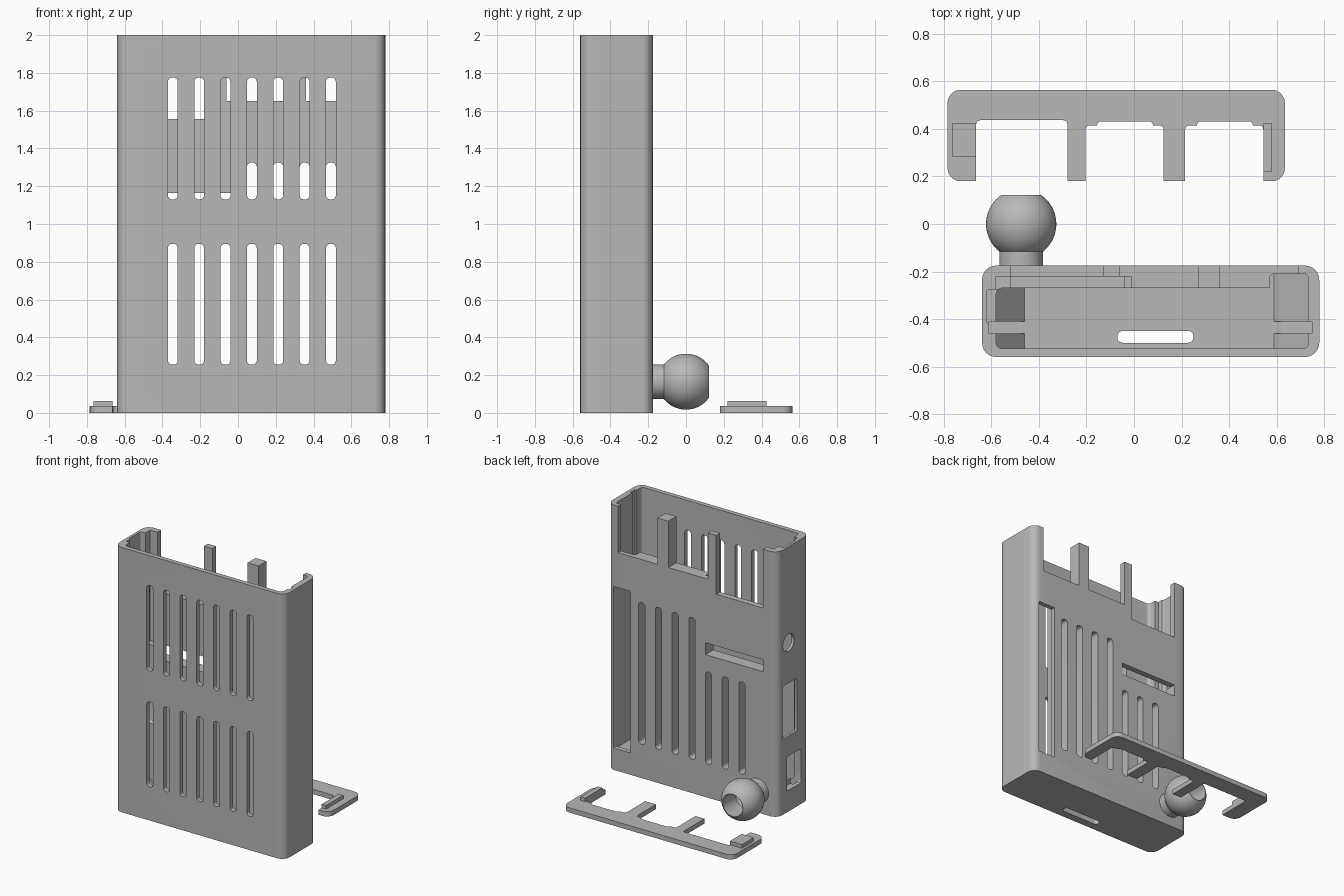
import bpy, bmesh, math
from mathutils import Matrix

if "Cube" in bpy.data.objects:
    bpy.data.objects.remove(bpy.data.objects["Cube"], do_unlink=True)

grey = bpy.data.materials.new("matte grey")
grey.use_nodes = True
grey.diffuse_color = (0.48, 0.48, 0.48, 1)
grey.node_tree.nodes["Principled BSDF"].inputs["Base Color"].default_value = grey.diffuse_color


def finish(bm, name):
    bmesh.ops.recalc_face_normals(bm, faces=bm.faces)
    mesh = bpy.data.meshes.new(name)
    bm.to_mesh(mesh)
    bm.free()
    mesh.materials.append(grey)
    ob = bpy.data.objects.new(name, mesh)
    bpy.context.collection.objects.link(ob)
    return ob


def box(name, xs, ys, zs, r=0, axis=2, seg=6):
    """Box from ranges, with the edges along one axis rounded."""
    bm = bmesh.new()
    bmesh.ops.create_cube(bm, size=1)
    for v in bm.verts:
        v.co = [a + (b - a) * (c + 0.5) for (a, b), c in zip((xs, ys, zs), v.co)]
    if r:
        along = [e for e in bm.edges
                 if abs((e.verts[0].co - e.verts[1].co).normalized()[axis]) > 0.9]
        bmesh.ops.bevel(bm, geom=along, offset=r, segments=seg, profile=0.5, affect='EDGES')
    return finish(bm, name)


def boolean(target, tool, operation='DIFFERENCE'):
    mod = target.modifiers.new("bool", 'BOOLEAN')
    mod.operation, mod.solver, mod.object = operation, 'EXACT', tool
    bpy.context.view_layer.objects.active = target
    bpy.ops.object.modifier_apply(modifier=mod.name)
    bpy.data.objects.remove(tool, do_unlink=True)


def cut(target, *args, **kw):
    boolean(target, box("cutter", *args, **kw))


def smooth(ob):
    bpy.ops.object.select_all(action='DESELECT')
    ob.select_set(True)
    bpy.context.view_layer.objects.active = ob
    bpy.ops.object.shade_smooth_by_angle(angle=math.radians(30))


# Case shell and its stepped cavity
case = box("case", (-0.64, 0.78), (-0.56, -0.175), (0, 2), r=0.06)
floor, top = 0.04, 2.1
cut(case, (-0.58, 0.735), (-0.525, -0.27), (floor, top), r=0.025)
cut(case, (0.57, 0.735), (-0.4, -0.21), (floor, top), r=0.02)
cut(case, (-0.58, -0.01), (-0.3, -0.22), (1.165, top))
cut(case, (-0.62, -0.5), (-0.42, -0.275), (0.5, top), r=0.012)
cut(case, (-0.61, 0.75), (-0.46, -0.41), (floor, top))

# Open notches between the prongs at the top of the back wall
for x0, x1, z in ((-0.52, -0.13, 1.555), (-0.06, 0.27, 1.65), (0.36, 0.69, 1.65)):
    cut(case, (x0, x1), (-0.35, -0.1), (z, top))

# Vent slots: two rows in front, one row behind
for i in range(7):
    x = -0.345 + 0.1395 * i
    xs = (x - 0.026, x + 0.026)
    for zs in ((0.255, 0.895), (1.13, 1.775)):
        cut(case, xs, (-0.7, -0.48), zs, r=0.022, axis=1, seg=4)
    cut(case, xs, (-0.35, -0.1), (0.255, 0.95 if i < 3 else 1.325), r=0.022, axis=1, seg=4)

# Back windows, floor slot and side ports
cut(case, (0.585, 0.73), (-0.35, -0.1), (0.165, 1.385))
cut(case, (-0.52, -0.04), (-0.35, -0.1), (1.075, 1.165))
cut(case, (-0.07, 0.25), (-0.5, -0.45), (-0.1, 0.1), r=0.022)
cut(case, (-0.8, -0.5), (-0.41, -0.24), (0.57, 0.97), r=0.015, axis=0, seg=3)
cut(case, (-0.8, -0.5), (-0.46, -0.29), (0.16, 0.42), r=0.015, axis=0, seg=3)
cut(case, (-0.8, -0.5), (-0.375, -0.245), (1.21, 1.34), r=0.0645, axis=0, seg=8)
smooth(case)

# Sloped board rests at the bottom of the cavity, grooved for the board
for name, wall, inner, ys, high in (("left_rest", 0.737, 0.59, (-0.53, -0.2), 0.15),
                                    ("right_rest", -0.585, -0.46, (-0.53, -0.26), 0.2)):
    rest = box(name, sorted((wall, inner)), ys, (0.03, high))
    for v in rest.data.vertices:
        if abs(v.co.x - inner) < 0.01 and v.co.z > 0.1:
            v.co.z = 0.045
    cut(rest, (-0.7, 0.8), (-0.46, -0.41), (floor, 1))

# Hollow ball mount on a short neck, turned about the y axis
R, hole, neck = 0.148, 0.082, 0.092
a0, a1 = math.asin(neck / R), math.pi - math.asin(0.085 / R)
profile = [(0, -0.19), (neck, -0.19)]
profile += [(R * math.sin(a), -R * math.cos(a))
            for a in (a0 + (a1 - a0) * i / 20 for i in range(21))]
profile += [(hole, 0.121), (hole, -0.03), (0, -0.08)]
bm = bmesh.new()
verts = [bm.verts.new((r, y, 0)) for r, y in profile]
edges = [bm.edges.new(pair) for pair in zip(verts, verts[1:])]
bmesh.ops.spin(bm, geom=verts + edges, cent=(0, 0, 0), axis=(0, 1, 0),
               angle=math.tau, steps=48)
bmesh.ops.remove_doubles(bm, verts=bm.verts, dist=0.0005)
bm.transform(Matrix.Translation((-0.475, 0, 0.165)))
smooth(finish(bm, "ball_mount"))

# Loose comb-shaped lid
lid = box("lid", (-0.785, 0.635), (0.18, 0.565), (0, 0.036), r=0.055)
for x0, x1, y in ((-0.665, -0.28, 0.437), (-0.205, 0.125, 0.415), (0.215, 0.545, 0.415)):
    cut(lid, (x0, x1), (0, y), (-0.1, 0.1), r=0.018, seg=3)
for x in (-0.155, 0.265):
    cut(lid, (x, x + 0.235), (0.38, 0.432), (-0.1, 0.1), r=0.015, seg=3)
smooth(lid)

# Raised locating tabs on the lid
box("right_lid_tab", (-0.765, -0.665), (0.285, 0.425), (0.03, 0.064))
box("left_lid_tab", (0.545, 0.582), (0.22, 0.425), (0.03, 0.064))
